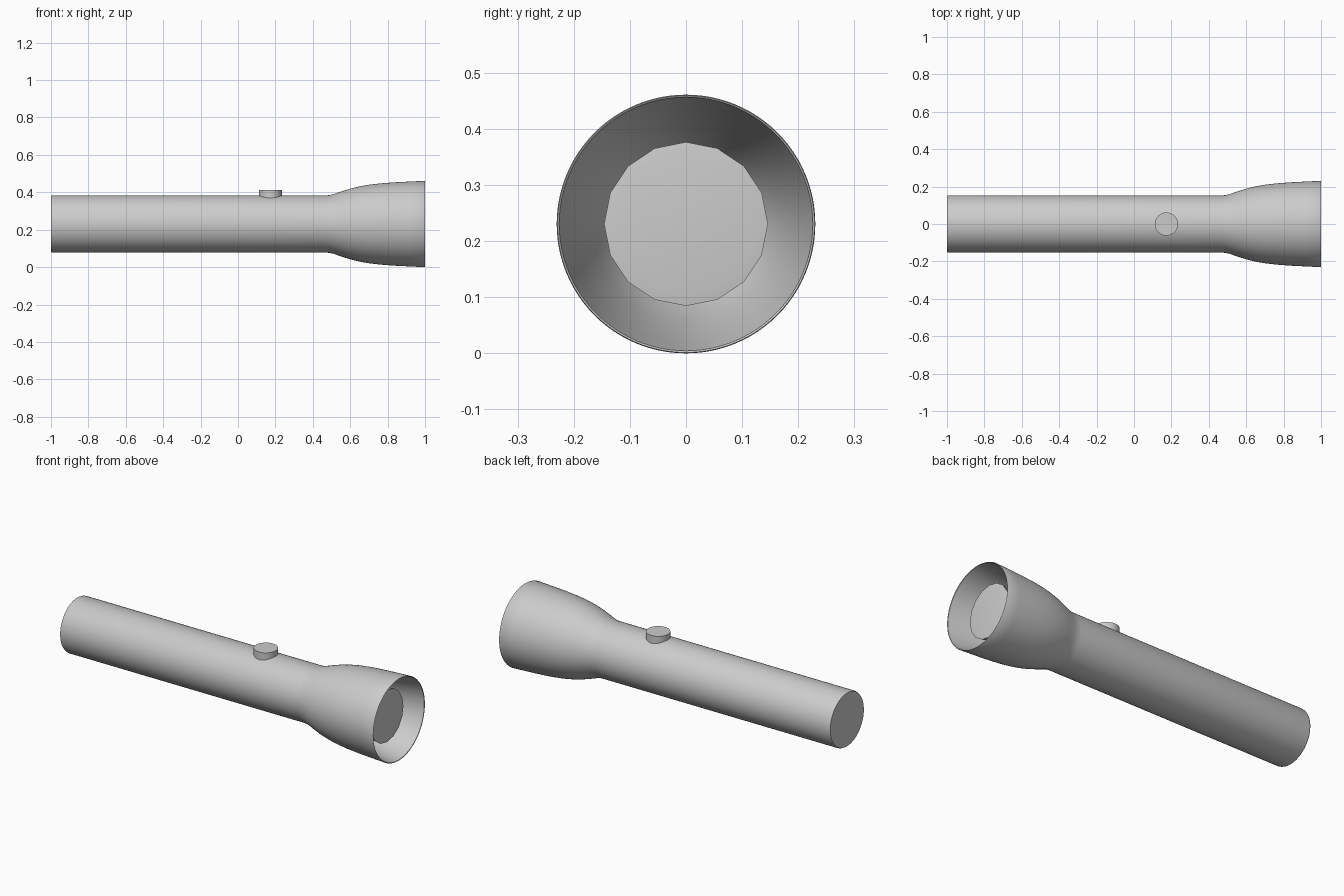
import bpy, math

if "Cube" in bpy.data.objects:
    bpy.data.objects.remove(bpy.data.objects["Cube"])

AXIS_Z = 0.2305


def revolve(name, profile, sides, angle=30):
    """Spin (x, radius) points round the long axis; radius 0 closes to a point."""
    verts, rings, faces = [], [], []
    for x, r in profile:
        n = 1 if r == 0 else sides
        rings.append([len(verts) + i for i in range(n)])
        for i in range(n):
            a = 2 * math.pi * i / sides
            verts.append((x, r * math.sin(a), AXIS_Z + r * math.cos(a)))
    for a, b in zip(rings, rings[1:]):
        for i in range(sides):
            j = (i + 1) % sides
            quad = [a[i % len(a)], b[i % len(b)], b[j % len(b)], a[j % len(a)]]
            faces.append(list(dict.fromkeys(quad)))
    mesh = bpy.data.meshes.new(name)
    mesh.from_pydata(verts, [], [f[::-1] for f in faces])
    ob = bpy.data.objects.new(name, mesh)
    bpy.context.collection.objects.link(ob)
    smooth(ob, angle)
    return ob


def smooth(ob, angle):
    bpy.ops.object.select_all(action='DESELECT')
    ob.select_set(True)
    bpy.context.view_layer.objects.active = ob
    bpy.ops.object.shade_smooth_by_angle(angle=math.radians(angle))


# Barrel, flared head and hollow reflector in one turned profile
outer = [(-1, 0), (-1, 0.149), (-0.997, 0.151), (-0.99, 0.1525), (0.465, 0.1525),
         (0.485, 0.154), (0.51, 0.159), (0.55, 0.173), (0.6, 0.189),
         (0.65, 0.201), (0.7, 0.210), (0.76, 0.217), (0.84, 0.223),
         (0.92, 0.227), (0.997, 0.2305), (1, 0.229)]
inner = [(0.998, 0.226), (0.92, 0.211), (0.84, 0.194), (0.76, 0.172),
         (0.68, 0.145), (0.62, 0.11), (0.59, 0.06), (0.58, 0)]
revolve("torch_body", outer + inner, 96)

# Recessed sixteen-sided lens
revolve("lens", [(0.905, 0), (0.905, 0.142), (0.925, 0.146), (0.928, 0.125), (0.929, 0)], 16)

# Round push button on top of the barrel
bpy.ops.mesh.primitive_cylinder_add(vertices=48, radius=0.062, depth=0.062,
                                    location=(0.173, 0, 0.382))
button = bpy.context.object
button.name = "push_button"
smooth(button, 30)
